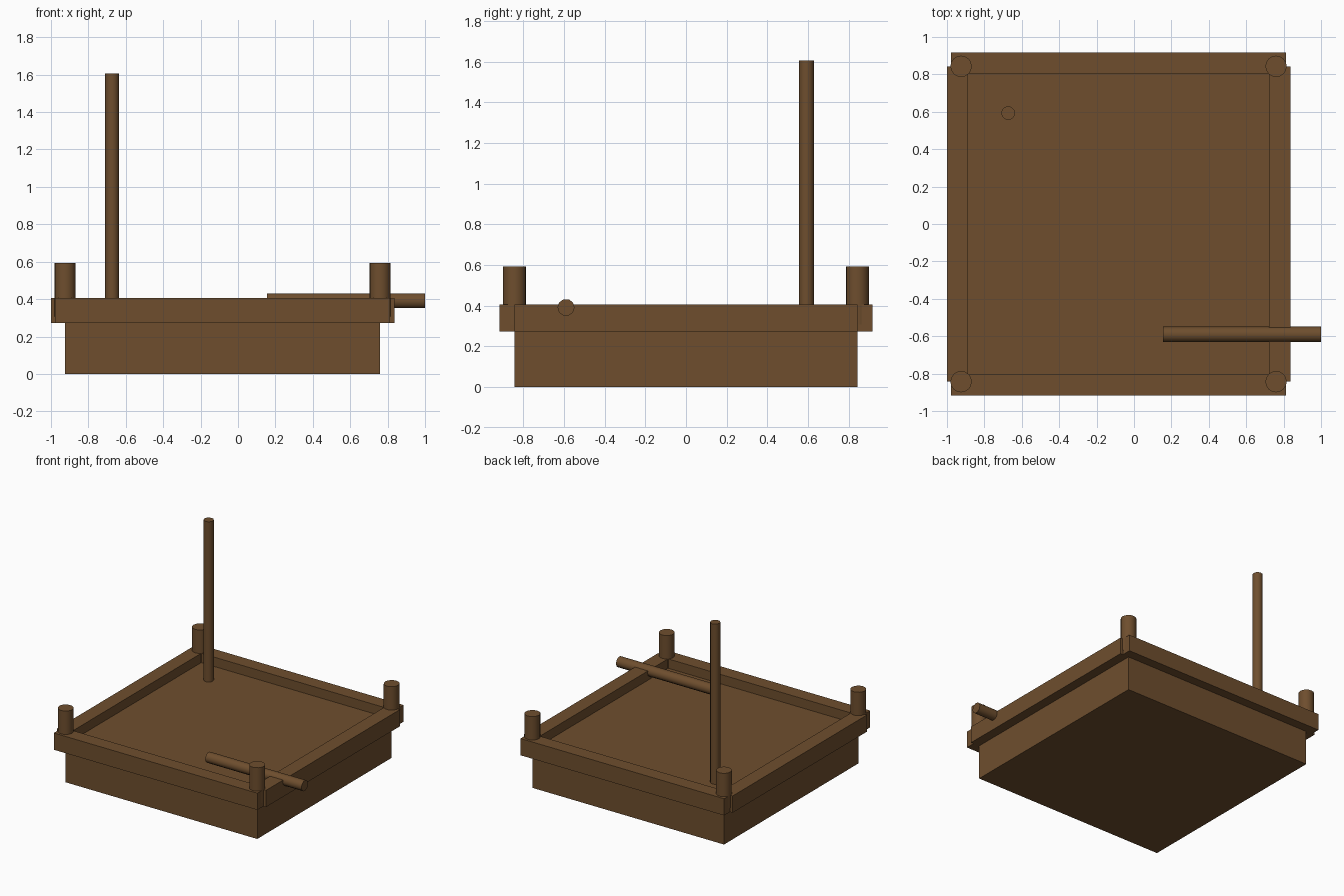
import bpy, math

if "Cube" in bpy.data.objects:
    bpy.data.objects.remove(bpy.data.objects["Cube"])

wood = bpy.data.materials.new("brown_wood")
wood.diffuse_color = (0.156, 0.076, 0.027, 1)
wood.use_nodes = True
wood.node_tree.nodes["Principled BSDF"].inputs["Base Color"].default_value = wood.diffuse_color


def box(name, x0, x1, y0, y1, z0, z1):
    bpy.ops.mesh.primitive_cube_add(size=1, location=((x0 + x1) / 2, (y0 + y1) / 2, (z0 + z1) / 2))
    ob = bpy.context.object
    ob.name = name
    ob.scale = (x1 - x0, y1 - y0, z1 - z0)
    bpy.ops.object.transform_apply(location=False, rotation=False, scale=True)
    ob.data.materials.append(wood)


def rod(name, center, radius, length, sides, rot=(0, 0, 0)):
    bpy.ops.mesh.primitive_cylinder_add(vertices=sides, radius=radius, depth=length,
                                        location=center, rotation=rot)
    ob = bpy.context.object
    ob.name = name
    ob.data.materials.append(wood)
    bpy.ops.object.shade_smooth_by_angle(angle=math.radians(50))


CX = -0.0825          # centre of the raft in x
LOW, TOP = 0.273, 0.406

# Solid base with the deck on top
box("base", CX - 0.842, CX + 0.842, -0.843, 0.843, 0, 0.332)

# Rim rails and corner posts
for s, side, end in ((-1, "left", "front"), (1, "right", "back")):
    xa, xb = sorted((CX + s * 0.804, CX + s * 0.918))
    box(side + "_rail", xa, xb, -0.843, 0.843, LOW, TOP)
    ya, yb = sorted((s * 0.804, s * 0.917))
    box(end + "_rail", CX - 0.895, CX + 0.895, ya, yb, LOW, TOP)
    for t, end2 in ((-1, "front"), (1, "back")):
        rod(f"{end2}_{side}_post", (CX + s * 0.842, t * 0.843, 0.449), 0.057, 0.286, 16)

# Upright pole
rod("pole", (-0.673, 0.593, 0.965), 0.037, 1.28, 12)

# Loose stick lying over the right rail
rod("stick", (0.577, -0.59, 0.391), 0.042, 0.845, 10, (0, math.pi / 2, 0))
